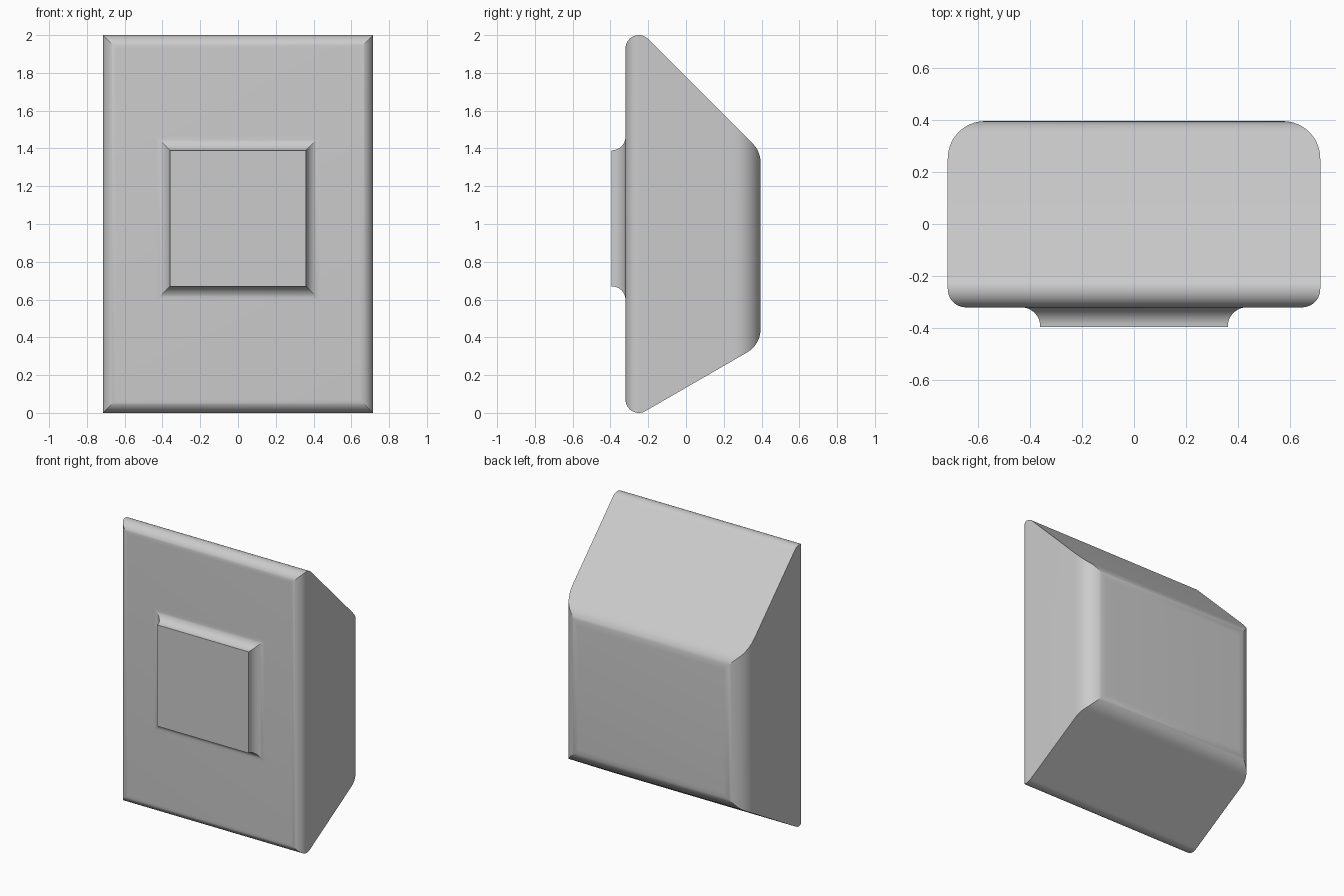
import bpy, bmesh
from math import sin, cos, radians, sqrt

if "Cube" in bpy.data.objects:
    bpy.data.objects.remove(bpy.data.objects["Cube"])

FRONT_Y, FRONT_R = -0.25, 0.07     # front rounding: centre and radius
BACK_Y, BACK_R = 0.252, 0.143      # back rounding: centre and radius
HALF_W = 0.715


def arc(y, centre, r):
    return sqrt(max(0.0, r * r - (y - centre) ** 2))


def half_width(y):
    if y < FRONT_Y:
        return HALF_W - FRONT_R + arc(y, FRONT_Y, FRONT_R)
    if y > BACK_Y:
        return HALF_W - BACK_R + arc(y, BACK_Y, BACK_R)
    return HALF_W


def top(y):
    # rounded front edge, 45 degree slope, rounded back edge
    if y < FRONT_Y + FRONT_R * cos(radians(45)):
        return 1.93 + arc(y, FRONT_Y, FRONT_R)
    if y > BACK_Y + BACK_R * cos(radians(45)):
        return 1.325 + arc(y, BACK_Y, BACK_R)
    return 1.779 - y


def bottom(y):
    # rounded front edge, 30 degree slope, rounded back edge
    if y < FRONT_Y + FRONT_R * cos(radians(60)):
        return 0.07 - arc(y, FRONT_Y, FRONT_R)
    if y > BACK_Y + BACK_R * cos(radians(60)):
        return 0.444 - arc(y, BACK_Y, BACK_R)
    return (0.5 * y + 0.1156) / 0.866


def loft(name, sections, cap_back=True):
    """Skin rectangles (y, half width, bottom z, top z) from front to back."""
    bm = bmesh.new()
    rings = [[bm.verts.new(p) for p in
              ((-w, y, lo), (w, y, lo), (w, y, hi), (-w, y, hi))]
             for y, w, lo, hi in sections]
    for a, b in zip(rings, rings[1:]):
        for i in range(4):
            j = (i + 1) % 4
            bm.faces.new((a[j], a[i], b[i], b[j]))
    bm.faces.new(rings[0])
    if cap_back:
        bm.faces.new(rings[-1][::-1])
    mesh = bpy.data.meshes.new(name)
    bm.to_mesh(mesh)
    bm.free()
    obj = bpy.data.objects.new(name, mesh)
    bpy.context.collection.objects.link(obj)
    bpy.ops.object.select_all(action='DESELECT')
    bpy.context.view_layer.objects.active = obj
    obj.select_set(True)
    bpy.ops.object.shade_smooth_by_angle(angle=radians(25))
    return obj


# Wedge-shaped body with rounded front and back edges
STEP = 7.5
ys = [FRONT_Y - FRONT_R * cos(radians(STEP * i)) for i in range(19)]
ys += [BACK_Y + BACK_R * cos(radians(90 - STEP * i)) for i in range(13)]
loft("body", [(y, half_width(y), bottom(y), top(y)) for y in ys])

# Raised square pad with a concave flare where it meets the body
PAD, PAD_Z, FLARE = 0.36, 1.03, 0.073
pad = [(-0.395, PAD, PAD_Z - PAD, PAD_Z + PAD)]
for i in range(13):
    a = radians(STEP * i)
    h = PAD + FLARE * (1 - cos(a))
    pad.append((-0.393 + FLARE * sin(a), h, PAD_Z - h, PAD_Z + h))
loft("front_pad", pad, cap_back=False)
